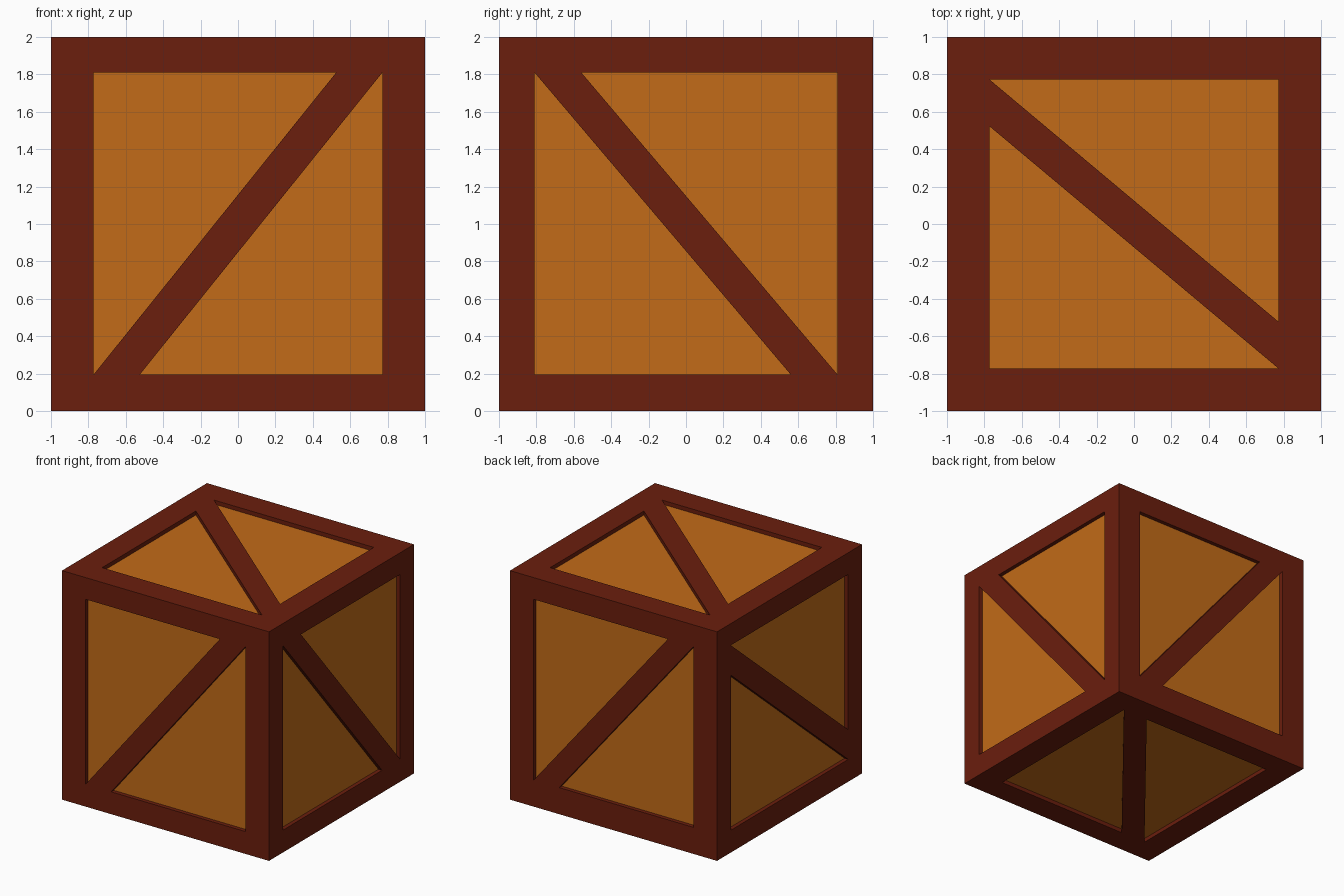
import bpy, bmesh
from mathutils import Vector

if "Cube" in bpy.data.objects:
    bpy.data.objects.remove(bpy.data.objects["Cube"])

DEPTH = 0.035   # how far the panels sit below the frame


def material(name, rgb):
    m = bpy.data.materials.new(name)
    m.diffuse_color = (*rgb, 1)
    m.use_nodes = True
    m.node_tree.nodes["Principled BSDF"].inputs["Base Color"].default_value = m.diffuse_color
    return m


frame_mat = material("dark_frame", (0.145, 0.013, 0.004))
panel_mat = material("orange_panel", (0.54, 0.146, 0.009))


def new_object(name, bm):
    mesh = bpy.data.meshes.new(name)
    bmesh.ops.recalc_face_normals(bm, faces=bm.faces)
    bm.to_mesh(mesh)
    bm.free()
    mesh.materials.append(frame_mat)
    mesh.materials.append(panel_mat)
    ob = bpy.data.objects.new(name, mesh)
    bpy.context.collection.objects.link(ob)
    return ob


def pocket(bm, axis, side, tri):
    """Triangular prism sunk into one crate side; its floor gets the panel colour."""
    centre = Vector((0, 0, 1))

    def ring(dist):
        verts = []
        for a, b in tri:
            p = [a, b]
            p.insert(axis, centre[axis] + side * dist)
            verts.append(bm.verts.new(p))
        return verts
    floor, top = ring(1 - DEPTH), ring(1.1)
    bm.faces.new(floor).material_index = 1
    bm.faces.new(top)
    for i in range(3):
        j = (i + 1) % 3
        bm.faces.new((floor[i], floor[j], top[j], top[i]))


# Crate body
bm = bmesh.new()
bmesh.ops.create_cube(bm, size=2)
bmesh.ops.translate(bm, verts=bm.verts, vec=(0, 0, 1))
crate = new_object("crate", bm)

# Two triangular pockets per side, leaving the border and the diagonal brace
X, Y, LO, HI = 0.772, 0.81, 0.195, 1.81
BK = 0.232
sides = [
    # front and back (x, z)
    (1, -1, [(-X, LO), (-X, HI), (0.525, HI)], [(-0.525, LO), (X, LO), (X, HI)]),
    (1, 1, [(X, BK), (X, HI), (-0.525, HI)], [(0.525, BK), (-X, BK), (-X, HI)]),
    # right and left (y, z)
    (0, 1, [(-Y, HI), (-Y, LO), (0.56, LO)], [(-0.56, HI), (Y, HI), (Y, LO)]),
    (0, -1, [(Y, HI), (-Y, HI), (-Y, LO + 0.26)], [(Y, HI - 0.26), (Y, LO), (-Y, LO)]),
    # top and bottom (x, y)
    (2, 1, [(-X, X), (X, X), (X, -0.522)], [(-X, 0.522), (-X, -X), (X, -X)]),
    (2, -1, [(X, -0.785), (X, 0.79), (-0.525, -0.785)],
     [(0.525, 0.79), (-X, 0.79), (-X, -0.785)]),
]
bm = bmesh.new()
for axis, side, tri_a, tri_b in sides:
    pocket(bm, axis, side, tri_a)
    pocket(bm, axis, side, tri_b)
cutter = new_object("pocket_cutter", bm)
cutter.hide_render = True

# Sink the pockets, then drop the cutter
mod = crate.modifiers.new("pockets", "BOOLEAN")
mod.operation = "DIFFERENCE"
mod.solver = "EXACT"
mod.object = cutter
bpy.context.view_layer.objects.active = crate
bpy.ops.object.modifier_apply(modifier=mod.name)
bpy.data.objects.remove(cutter)
